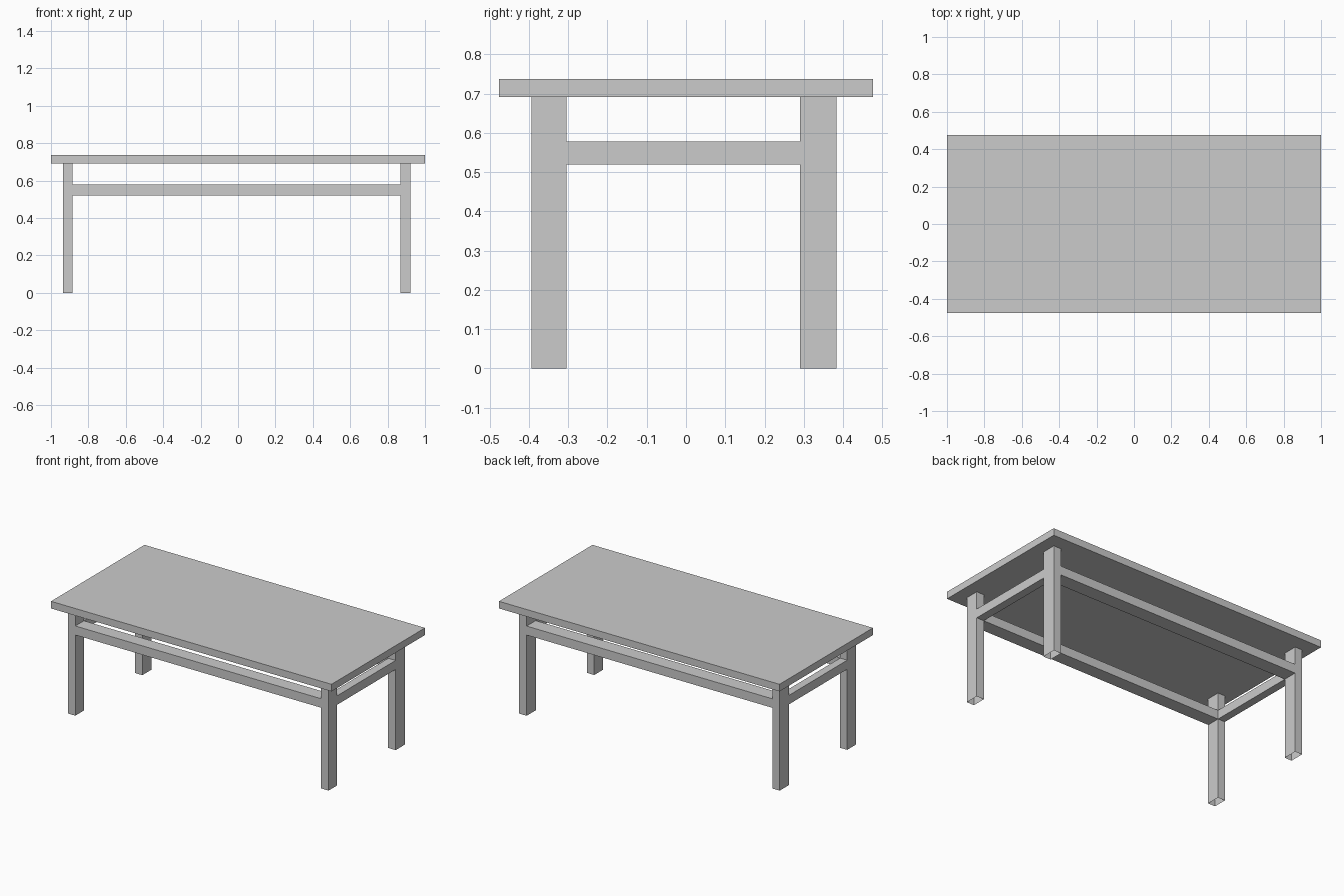
import bpy, bmesh
from mathutils import Vector

if "Cube" in bpy.data.objects:
    bpy.data.objects.remove(bpy.data.objects["Cube"])


def box(name, x, y, z, open_axis=None):
    """Box spanning three (min, max) ranges; optionally open at both ends of one axis."""
    lo, hi = Vector((x[0], y[0], z[0])), Vector((x[1], y[1], z[1]))
    bm = bmesh.new()
    bmesh.ops.create_cube(bm, size=1)
    bm.normal_update()
    if open_axis is not None:
        ends = [f for f in bm.faces if abs(f.normal[open_axis]) > 0.5]
        bmesh.ops.delete(bm, geom=ends, context='FACES_ONLY')
    bmesh.ops.scale(bm, vec=hi - lo, verts=bm.verts)
    bmesh.ops.translate(bm, vec=(lo + hi) / 2, verts=bm.verts)
    mesh = bpy.data.meshes.new(name)
    bm.to_mesh(mesh)
    bm.free()
    obj = bpy.data.objects.new(name, mesh)
    bpy.context.collection.objects.link(obj)
    return obj


leg_x = {"left": (-0.936, -0.885), "right": (0.868, 0.921)}
leg_y = {"front": (-0.393, -0.305), "back": (0.29, 0.383)}
top_z, rail_z = (0.692, 0.738), (0.52, 0.578)

# Table top
box("table_top", (-1, 1), (-0.476, 0.476), top_z)

# Hollow legs, open at the foot
for side, x in leg_x.items():
    for end, y in leg_y.items():
        box(f"{end}_{side}_leg", x, y, (0, top_z[0]), open_axis=2)

# Long rails, flush with the legs
for end, y in leg_y.items():
    box(f"{end}_rail", (leg_x["left"][1], leg_x["right"][0]), y, rail_z, open_axis=0)

# Short side rails
for side, x in leg_x.items():
    box(f"{side}_rail", x, (leg_y["front"][1], leg_y["back"][0]), rail_z, open_axis=1)
